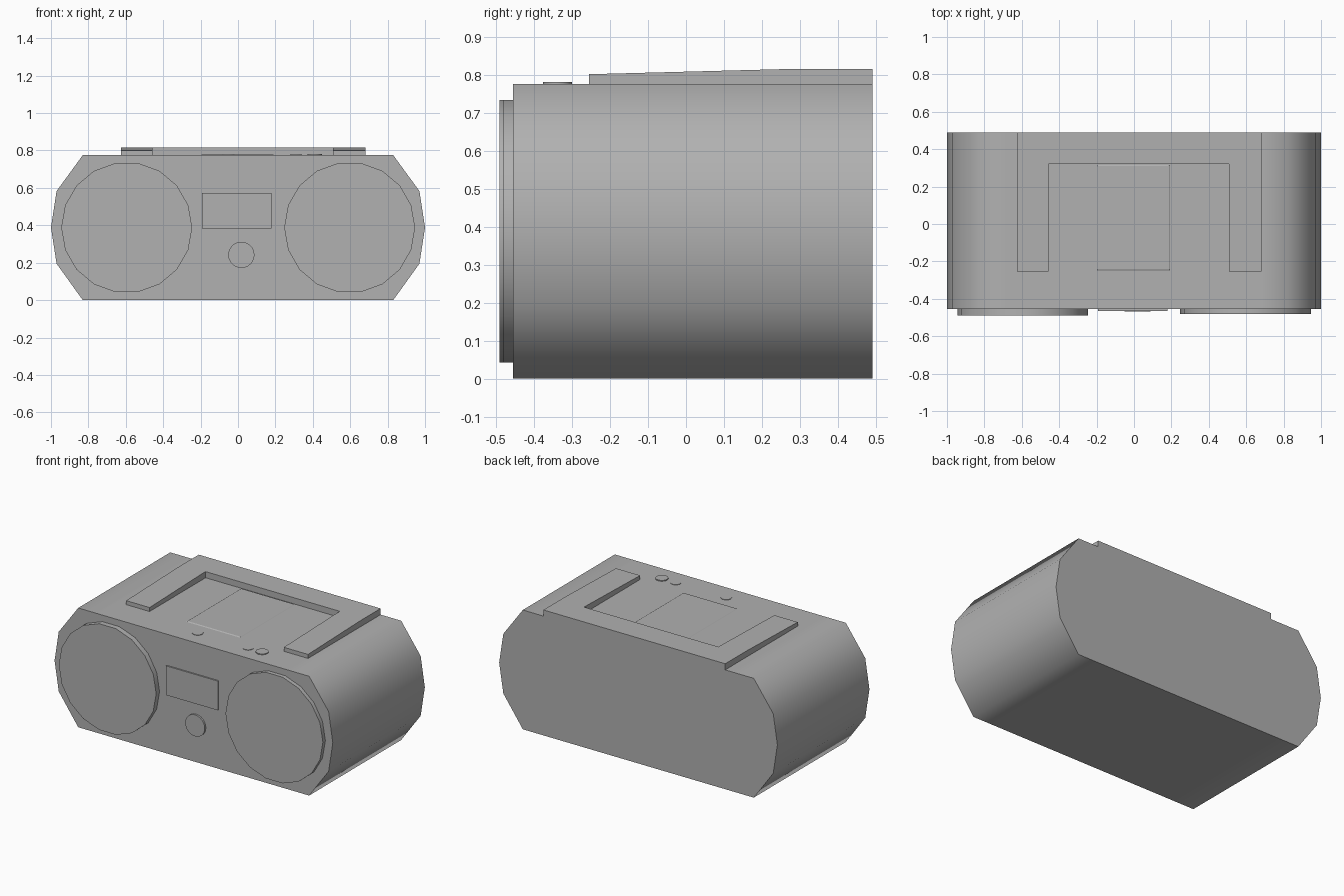
import bpy, bmesh
from math import radians, cos, sin, tau
from mathutils import Vector

if "Cube" in bpy.data.objects:
    bpy.data.objects.remove(bpy.data.objects["Cube"])

# Dark grey plastic
grey = bpy.data.materials.new("dark_grey")
grey.diffuse_color = (0.44, 0.44, 0.44, 1)
grey.use_nodes = True
grey.node_tree.nodes["Principled BSDF"].inputs["Base Color"].default_value = grey.diffuse_color


def prism(name, points, offset, smooth=None):
    """Extrude a flat outline by an offset vector into a closed solid."""
    bm = bmesh.new()
    face = bm.faces.new([bm.verts.new(p) for p in points])
    new = bmesh.ops.extrude_face_region(bm, geom=[face], use_keep_orig=True)["geom"]
    bmesh.ops.translate(bm, vec=Vector(offset),
                        verts=[v for v in new if isinstance(v, bmesh.types.BMVert)])
    bmesh.ops.recalc_face_normals(bm, faces=bm.faces)
    mesh = bpy.data.meshes.new(name)
    bm.to_mesh(mesh)
    bm.free()
    mesh.materials.append(grey)
    obj = bpy.data.objects.new(name, mesh)
    bpy.context.collection.objects.link(obj)
    if smooth:
        bpy.ops.object.select_all(action='DESELECT')
        obj.select_set(True)
        bpy.context.view_layer.objects.active = obj
        bpy.ops.object.shade_smooth_by_angle(angle=radians(smooth))
    return obj


def ring(n, r):
    return [(r * cos(tau * i / n), r * sin(tau * i / n)) for i in range(n)]


FRONT, BACK, TOP = -0.455, 0.49, 0.775

# Rounded body shell
half = [(0.68, 0), (0.83, 0), (0.97, 0.195), (1, 0.388), (0.97, 0.583), (0.83, TOP), (0.68, TOP)]
outline = half + [(-x, z) for x, z in reversed(half)]
prism("body", [(x, FRONT, z) for x, z in outline], (0, BACK - FRONT, 0), smooth=60)

# Speakers and dial on the front
for name, cx, cz, r, y, n in (("left_speaker", -0.595, 0.388, 0.35, -0.49, 18),
                              ("right_speaker", 0.597, 0.388, 0.35, -0.481, 18),
                              ("dial", 0.018, 0.242, 0.07, -0.467, 24)):
    prism(name, [(cx + a, y, cz + b) for a, b in ring(n, r)], (0, FRONT + 0.01 - y, 0), smooth=40)

# Display panel
prism("display", [(x, -0.464, z) for x, z in
                  ((-0.193, 0.383), (0.18, 0.383), (0.18, 0.573), (-0.193, 0.573))], (0, 0.019, 0))

# U-shaped carry handle folded on the top, thinning towards the front
handle = prism("handle", [(x, y, TOP - 0.005) for x, y in (
    (-0.625, -0.255), (-0.457, -0.255), (-0.457, 0.28), (-0.457, 0.32), (0.508, 0.32), (0.508, 0.28),
    (0.508, -0.255), (0.682, -0.255), (0.682, 0.28), (0.682, BACK), (-0.625, BACK), (-0.625, 0.28))],
    (0, 0, 0.045))
for v in handle.data.vertices:
    if v.co.z > TOP and v.co.y < 0:
        v.co.z = 0.801

# Lid between the handle arms, with sloped edges
lid = prism("lid", [(x, y, TOP - 0.004) for x, y in
                    ((-0.205, -0.254), (0.198, -0.254), (0.198, 0.322), (-0.205, 0.322))], (0, 0, 0.008))
for v in lid.data.vertices:
    if v.co.z > TOP:
        v.co.x += 0.012 if v.co.x < 0 else -0.012
        v.co.y += 0.012 if v.co.y < 0 else -0.012

# Round push buttons
for name, cx, r, h in (("power_button", -0.053, 0.033, 0.003), ("small_button", 0.31, 0.032, 0.003),
                       ("large_button", 0.41, 0.038, 0.006)):
    prism(name, [(cx + a, -0.338 + b, TOP - 0.005) for a, b in ring(20, r)], (0, 0, h + 0.005), smooth=40)
